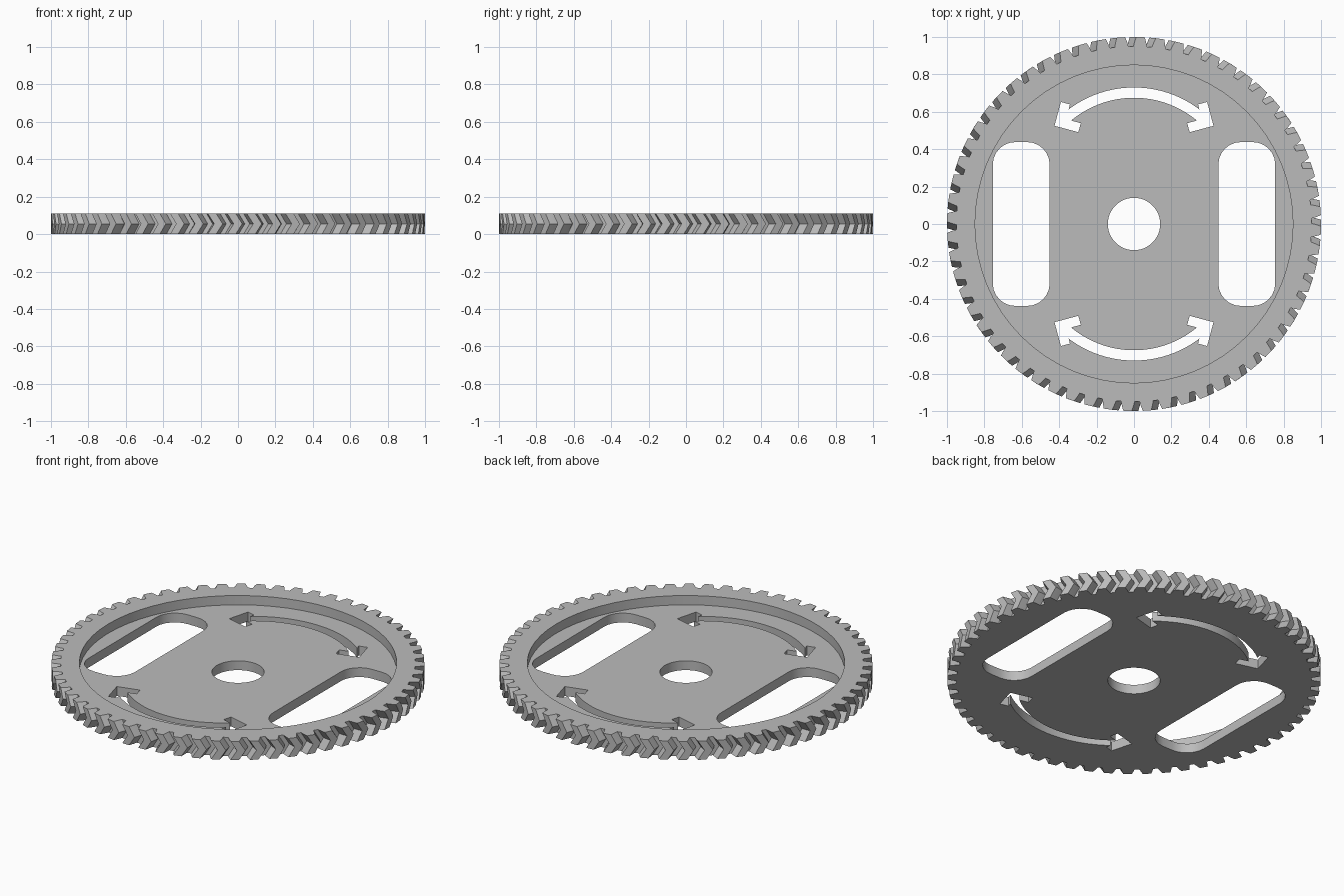
import bpy, bmesh
from math import sin, cos, radians, pi

cube = bpy.data.objects.get("Cube")
if cube:
    bpy.data.objects.remove(cube, do_unlink=True)

TEETH = 60
HEIGHT = 0.11
FLOOR = 0.055
TWIST = 2.0        # degrees the teeth lean by mid height
# Half tooth as (degrees from tooth centre, radius)
FLANK = [(2.2, 0.95), (1.85, 0.972), (1.3, 1.0)]

steel = bpy.data.materials.new("steel_grey")
steel.use_nodes = True
steel.diffuse_color = (0.5, 0.5, 0.5, 1)
steel.node_tree.nodes["Principled BSDF"].inputs["Base Color"].default_value = (0.5, 0.5, 0.5, 1)


def loft(name, layers):
    """Closed solid through matching point loops, bottom to top."""
    bm = bmesh.new()
    rings = [[bm.verts.new(p) for p in layer] for layer in layers]
    n = len(rings[0])
    for low, high in zip(rings, rings[1:]):
        for i in range(n):
            j = (i + 1) % n
            bm.faces.new((low[i], low[j], high[j], high[i]))
    bm.faces.new(rings[0][::-1])
    bm.faces.new(rings[-1])
    bmesh.ops.recalc_face_normals(bm, faces=bm.faces)
    mesh = bpy.data.meshes.new(name)
    bm.to_mesh(mesh)
    bm.free()
    mesh.materials.append(steel)
    obj = bpy.data.objects.new(name, mesh)
    bpy.context.collection.objects.link(obj)
    return obj


def polar(r, deg, cx=0, cy=0):
    return cx + r * cos(radians(deg)), cy + r * sin(radians(deg))


def circle(r, n):
    return [polar(r, 360 * i / n) for i in range(n)]


def gear_ring(z, turn):
    half = [(-a, r) for a, r in FLANK]
    tooth = half + [(a, r) for a, r in reversed(FLANK)]
    return [(*polar(r, 360 * t / TEETH + a + turn), z)
            for t in range(TEETH) for a, r in tooth]


# Herringbone gear body
gear = loft("herringbone_gear", [gear_ring(0, -TWIST),
                                 gear_ring(HEIGHT / 2, 0),
                                 gear_ring(HEIGHT, -TWIST)])


def cut(outline, bottom=-0.1):
    """Remove a vertical prism from the gear."""
    cutter = loft("cutter", [[(x, y, z) for x, y in outline] for z in (bottom, 0.2)])
    cutter.hide_render = True
    mod = gear.modifiers.new("cut", 'BOOLEAN')
    mod.operation = 'DIFFERENCE'
    mod.solver = 'EXACT'
    mod.object = cutter
    bpy.context.view_layer.objects.active = gear
    bpy.ops.object.modifier_apply(modifier=mod.name)
    bpy.data.objects.remove(cutter, do_unlink=True)


def rounded_slot(cx, hx, hy, r):
    corners = [(1, 1, 0), (-1, 1, 90), (-1, -1, 180), (1, -1, 270)]
    return [polar(r, start + 15 * k, cx + sx * (hx - r), sy * (hy - r))
            for sx, sy, start in corners for k in range(7)]


def arrow_head():
    """L-shaped head at the left end of the upper arrow."""
    tip, arm, width = (-0.425, 0.525), 0.132, 0.05
    ca, sa = cos(radians(-15)), sin(radians(-15))
    shape = [(0, 0), (arm, 0), (arm, width), (width, width), (width, arm), (0, arm)]
    return [(tip[0] + x * ca - y * sa, tip[1] + x * sa + y * ca) for x, y in shape]


# Top recess inside the rim, and the shaft hole
cut(circle(0.85, 64), FLOOR)
cut(circle(0.14, 48))

# Long side slots
for side in (-1, 1):
    cut(rounded_slot(side * 0.603, 0.152, 0.438, 0.12))

# Double-headed curved arrow openings
sweep = [90 - 43 + 86 * i / 24 for i in range(25)]
band = ([polar(0.58, a, 0, 0.15) for a in sweep]
        + [polar(0.525, a, 0, 0.15) for a in reversed(sweep)])
for sy in (-1, 1):
    cut([(x, sy * y) for x, y in band])
    for sx in (-1, 1):
        cut([(sx * x, sy * y) for x, y in arrow_head()])

# Smooth the round walls, keep the edges crisp
bpy.ops.object.select_all(action='DESELECT')
gear.select_set(True)
bpy.context.view_layer.objects.active = gear
bpy.ops.object.shade_smooth_by_angle(angle=radians(20))
